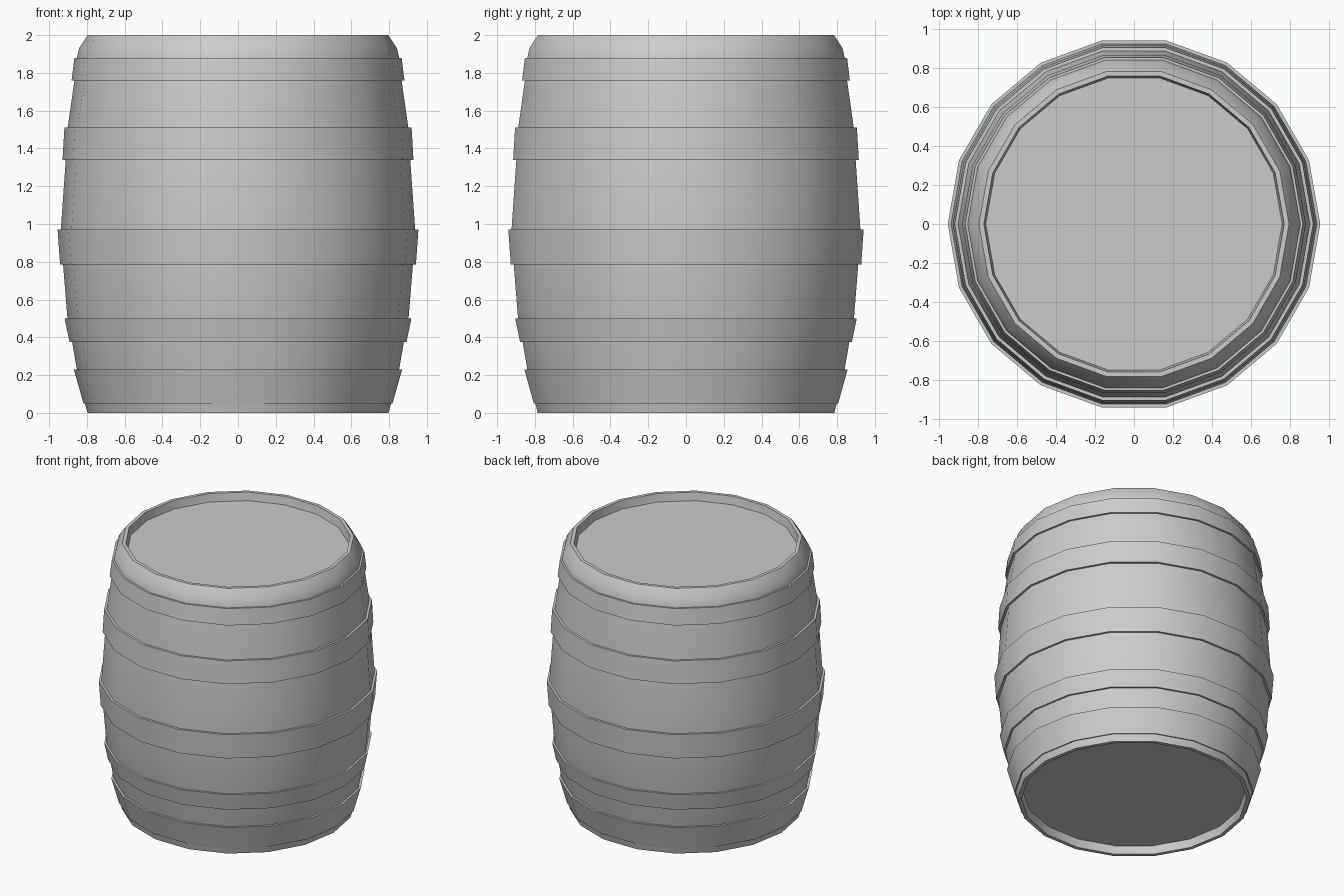
import bpy
from math import cos, sin, tau, radians

if "Cube" in bpy.data.objects:
    bpy.data.objects.remove(bpy.data.objects["Cube"])

SIDES = 18


def lathe(name, profile):
    """Revolve (radius, z) points about z; a radius of 0 becomes a pole cap."""
    verts, faces, rings = [], [], []
    for r, z in profile:
        if r == 0:
            rings.append(None)
            continue
        rings.append(len(verts))
        verts += [(r * cos(tau * i / SIDES), r * sin(tau * i / SIDES), z)
                  for i in range(SIDES)]
    for a, b in zip(rings, rings[1:]):
        if a is None:
            faces.append([b + i for i in reversed(range(SIDES))])
        elif b is None:
            faces.append([a + i for i in range(SIDES)])
        else:
            for i in range(SIDES):
                j = (i + 1) % SIDES
                faces.append([a + i, a + j, b + j, b + i])
    mesh = bpy.data.meshes.new(name)
    mesh.from_pydata(verts, [], faces)
    obj = bpy.data.objects.new(name, mesh)
    bpy.context.collection.objects.link(obj)
    bpy.ops.object.select_all(action='DESELECT')
    obj.select_set(True)
    bpy.context.view_layer.objects.active = obj
    bpy.ops.object.shade_smooth_by_angle(angle=radians(30))
    return obj


# Bulging barrel body with recessed ends
lathe("barrel_body", [
    (0, 0.06), (0.76, 0.06), (0.77, 0), (0.797, 0),
    (0.81, 0.05), (0.853, 0.23), (0.878, 0.375), (0.903, 0.50),
    (0.926, 0.785), (0.938, 0.97), (0.912, 1.34), (0.902, 1.51),
    (0.866, 1.76), (0.853, 1.88), (0.842, 1.93), (0.795, 2.0),
    (0.77, 2.0), (0.76, 1.94), (0, 1.94)])

# Hoops: bottom z, bottom radius, top z, top radius
hoops = [(0.05, 0.818, 0.23, 0.869), (0.375, 0.892, 0.50, 0.918),
         (0.785, 0.942, 0.97, 0.955), (1.34, 0.929, 1.51, 0.919),
         (1.76, 0.881, 1.88, 0.866)]
for n, (z0, r0, z1, r1) in enumerate(hoops, 1):
    lathe(f"hoop_{n}", [(r0 - 0.02, z0), (r0, z0), (r1, z1), (r1 - 0.02, z1)])
